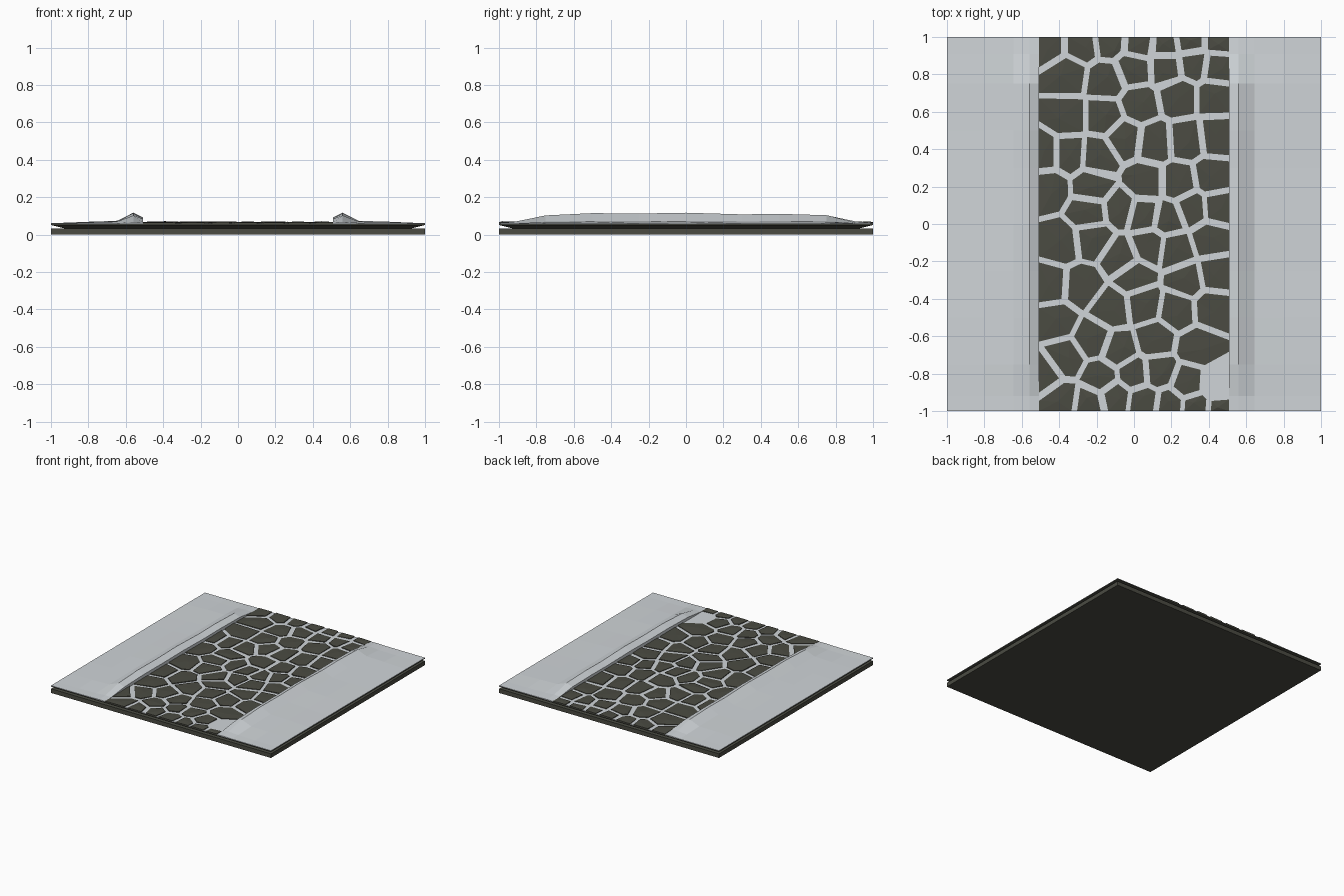
import bpy, bmesh, math, random
from mathutils import Vector

if "Cube" in bpy.data.objects:
    bpy.data.objects.remove(bpy.data.objects["Cube"])

random.seed(4)


def material(name, col):
    m = bpy.data.materials.new(name)
    m.diffuse_color = (*col, 1)
    m.use_nodes = True
    m.node_tree.nodes["Principled BSDF"].inputs["Base Color"].default_value = m.diffuse_color
    return m


STONE = material("dark stone", (0.070, 0.071, 0.055))
SNOW = material("pale snow", (0.63, 0.665, 0.69))


def finish(bm, name, mat):
    bmesh.ops.recalc_face_normals(bm, faces=bm.faces)
    me = bpy.data.meshes.new(name)
    bm.to_mesh(me)
    bm.free()
    me.materials.append(mat)
    ob = bpy.data.objects.new(name, me)
    bpy.context.collection.objects.link(ob)
    return ob


def stack(name, rings, mat):
    """Closed solid from stacked rectangles (half x, half y, z)."""
    bm = bmesh.new()
    loops = [[bm.verts.new((sx * hx, sy * hy, z))
              for sx, sy in ((-1, -1), (1, -1), (1, 1), (-1, 1))]
             for hx, hy, z in rings]
    bm.faces.new(loops[0])
    bm.faces.new(loops[-1])
    for a, b in zip(loops, loops[1:]):
        for i in range(4):
            j = (i + 1) % 4
            bm.faces.new((a[i], a[j], b[j], b[i]))
    return finish(bm, name, mat)


# base plate, undercut slab above it, and snow filling between the stones
stack("base_plate", [(1, 1, 0), (1, 1, 0.034)], STONE)
stack("upper_slab", [(0.93, 0.93, 0.034), (1, 1, 0.052), (1, 1, 0.057)], STONE)
stack("snow_joints", [(0.515, 0.999, 0.056), (0.515, 0.999, 0.061)], SNOW)

# snow banks: cross-section (x, full height) scaled along y
PROFILE = [(0.508, 0.031), (0.56, 0.055), (0.645, 0.013), (0.80, 0.008), (1.0, 0.001)]
STATIONS = [(-1, 0.05), (-0.92, 0.15), (-0.75, 0.78), (-0.5, 1.0), (-0.25, 0.96),
            (0, 1.04), (0.3, 0.88), (0.5, 0.93), (0.75, 0.8), (0.91, 0.18), (1, 0.05)]


def snow_bank(name, side):
    bm = bmesh.new()
    grid = []
    for y, f in STATIONS:
        row = []
        for i, (x, h) in enumerate(PROFILE):
            wob = random.uniform(-0.002, 0.002) if i in (2, 3) and abs(y) < 1 else 0
            row.append(bm.verts.new((side * x, y, 0.06 + h * f + wob)))
        grid.append(row)
    for a, b in zip(grid, grid[1:]):
        for i in range(len(PROFILE) - 1):
            bm.faces.new((a[i], a[i + 1], b[i + 1], b[i]))
    # walls down to the slab
    rim = [e for e in bm.edges if e.is_boundary]
    ext = bmesh.ops.extrude_edge_only(bm, edges=rim)
    for v in ext["geom"]:
        if isinstance(v, bmesh.types.BMVert):
            v.co.z = 0.057
    bmesh.ops.holes_fill(bm, edges=[e for e in bm.edges if e.is_boundary])
    return finish(bm, name, SNOW)


snow_bank("snow_bank_left", -1)
snow_bank("snow_bank_right", 1)

# paving stones: cells around these centres, grouped by rough rows (y: x, x, ...)
ROWS = [
    [(-.46, .96), (-.28, .96), (-.13, .98), (.03, .97), (.17, .96), (.30, .98), (.46, .98)],
    [(-.36, .80), (-.15, .77), (.0, .83), (.17, .84), (.32, .86), (.45, .84)],
    [(.43, .68), (.24, .68), (.03, .64), (-.16, .57), (-.36, .57)],
    [(.11, .44), (.28, .45), (.44, .47), (-.05, .46), (-.19, .37), (-.35, .38), (-.48, .38)],
    [(-.22, .20), (-.46, .19), (.06, .22), (.24, .22), (.42, .25)],
    [(-.07, .08), (-.24, .06), (.05, .05), (.18, .03), (.31, .08), (.45, .09)],
    [(-.39, -.10), (-.22, -.08), (-.07, -.18), (.08, -.12), (.22, -.14), (.41, -.08)],
    [(-.45, -.32), (-.28, -.33), (.0, -.28), (.28, -.30), (.44, -.27)],
    [(-.12, -.45), (.05, -.43), (.23, -.46), (.42, -.45), (-.42, -.52)],
    [(-.22, -.62), (-.37, -.72), (-.08, -.67), (.11, -.62), (.34, -.66)],
    [(.0, -.80), (.13, -.79), (.29, -.85), (-.18, -.82), (-.48, -.80)],
    [(-.38, -.94), (-.24, -.96), (-.10, -.93), (.05, -.95), (.19, -.97), (.33, -.98), (.46, -.99)],
]
CENTRES = [Vector(p) for row in ROWS for p in row]
BARE = Vector((0.45, -0.86))  # a missing stone, only snow here


def clip(poly, point, normal):
    """Keep the part of a 2D polygon behind a line."""
    out = []
    for a, b in zip(poly, poly[1:] + poly[:1]):
        da, db = (a - point).dot(normal), (b - point).dot(normal)
        if da <= 0:
            out.append(a)
        if da * db < 0:
            out.append(a.lerp(b, da / (da - db)))
    return out


bm = bmesh.new()
for c in CENTRES:
    poly = [Vector(p) for p in ((-.508, -1), (.508, -1), (.508, 1), (-.508, 1))]
    for o in CENTRES + [BARE]:
        if o != c and (o - c).length < 0.7:
            n = (o - c).normalized()
            poly = clip(poly, (c + o) / 2 - n * random.uniform(0.012, 0.020), n)
    # merge tiny edges
    poly = [p for i, p in enumerate(poly) if (p - poly[i - 1]).length > 0.02]
    if len(poly) < 3:
        continue
    mid = sum(poly, Vector((0, 0))) / len(poly)
    low = [bm.verts.new((p.x, p.y, 0.056)) for p in poly]
    top = [bm.verts.new((p.x, p.y, random.uniform(0.064, 0.068))) for p in poly]
    peak = bm.verts.new((mid.x + random.uniform(-.02, .02),
                         mid.y + random.uniform(-.02, .02),
                         random.uniform(0.067, 0.072)))
    bm.faces.new(low[::-1])
    for i in range(len(poly)):
        j = (i + 1) % len(poly)
        bm.faces.new((low[i], low[j], top[j], top[i]))
        bm.faces.new((top[i], top[j], peak))
finish(bm, "paving_stones", STONE)
